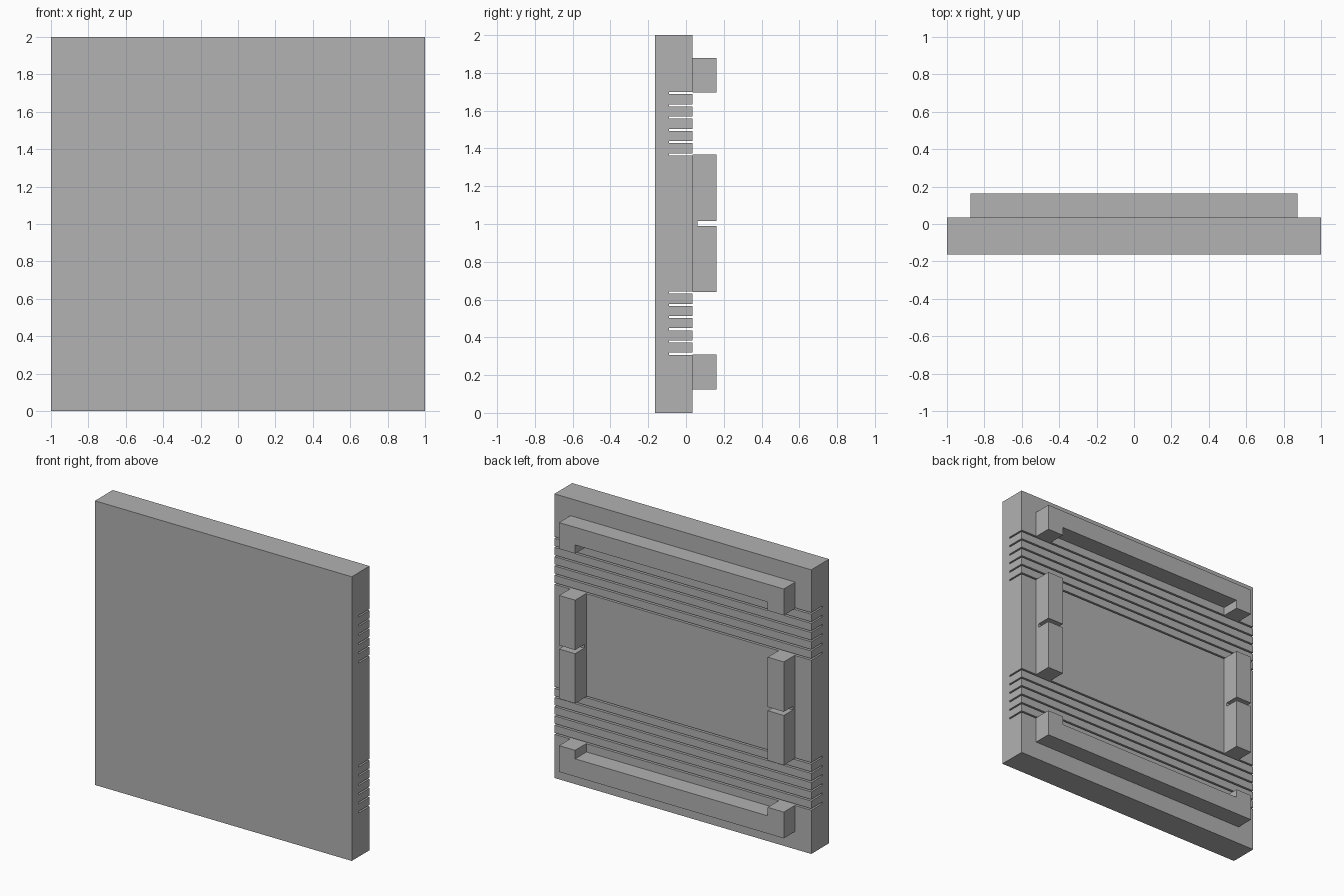
import bpy
import bmesh
from mathutils import Vector

if "Cube" in bpy.data.objects:
    bpy.data.objects.remove(bpy.data.objects["Cube"], do_unlink=True)

grey = bpy.data.materials.new("plain grey")
grey.use_nodes = True
grey.diffuse_color = (0.445, 0.445, 0.445, 1)
grey.node_tree.nodes["Principled BSDF"].inputs["Base Color"].default_value = grey.diffuse_color

FRONT, BACK, RAISED = -0.163, 0.035, 0.162
GROOVE_FLOOR = -0.09
GROOVE = 0.011
FRAME, BAR = 0.875, 0.125
LOW, HIGH = 0.125, 1.88


def extrude_profile(name, points, depth):
    """Fill a flat outline and extrude it along the depth vector."""
    bm = bmesh.new()
    face = bm.faces.new([bm.verts.new(p) for p in points])
    new = bmesh.ops.extrude_face_region(bm, geom=[face], use_keep_orig=True)["geom"]
    moved = [v for v in new if isinstance(v, bmesh.types.BMVert)]
    bmesh.ops.translate(bm, verts=moved, vec=Vector(depth))
    bmesh.ops.recalc_face_normals(bm, faces=bm.faces)
    mesh = bpy.data.meshes.new(name)
    bm.to_mesh(mesh)
    bm.free()
    mesh.materials.append(grey)
    obj = bpy.data.objects.new(name, mesh)
    bpy.context.collection.objects.link(obj)
    return obj


# Panel: side profile with two bands of six saw grooves across the back
grooves = [start + i * 0.0648 for start in (0.313, 1.369) for i in range(6)]
side = [(FRONT, 2), (FRONT, 0), (BACK, 0)]
for z in grooves:
    lo, hi = z - GROOVE / 2, z + GROOVE / 2
    side += [(BACK, lo), (GROOVE_FLOOR, lo), (GROOVE_FLOOR, hi), (BACK, hi)]
side.append((BACK, 2))
extrude_profile("panel", [(-1, y, z) for y, z in side], (2, 0, 0))

# Rails: raised bars with short legs pointing toward the middle
inner = FRAME - BAR
for name, outer, leg in (("lower_rail", LOW, 0.31), ("upper_rail", HIGH, 1.695)):
    web = outer + (BAR if leg > outer else -BAR)
    outline = [(-FRAME, outer), (FRAME, outer), (FRAME, leg), (inner, leg),
               (inner, web), (-inner, web), (-inner, leg), (-FRAME, leg)]
    extrude_profile(name, [(x, BACK, z) for x, z in outline], (0, RAISED - BACK, 0))

# Side posts: raised bars with a notch at mid height
post = [(BACK, 0.64), (RAISED, 0.64), (RAISED, 0.99), (0.06, 0.99),
        (0.06, 1.016), (RAISED, 1.016), (RAISED, 1.367), (BACK, 1.367)]
for name, x in (("left_post", inner), ("right_post", -FRAME)):
    extrude_profile(name, [(x, y, z) for y, z in post], (BAR, 0, 0))
